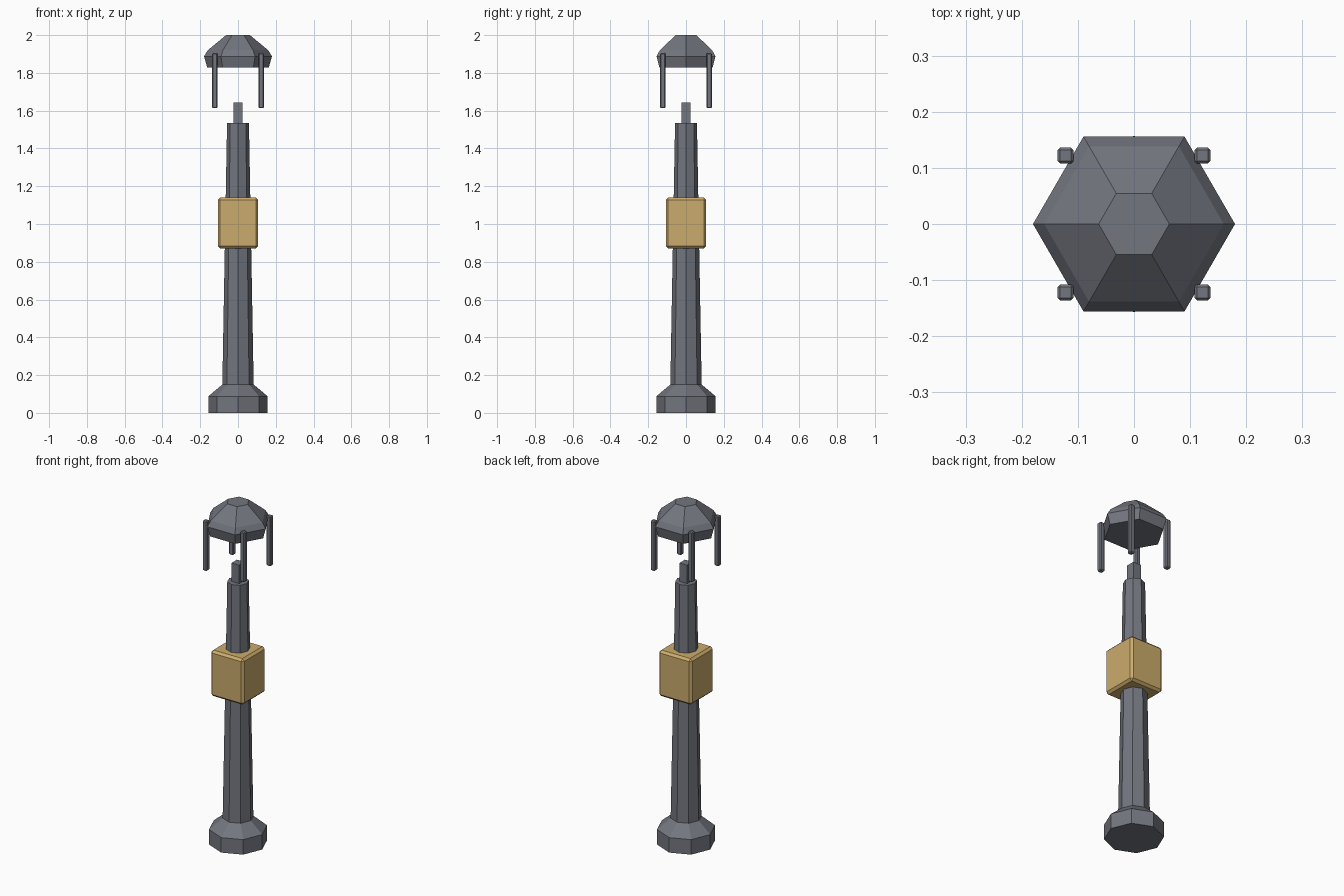
import bpy
import bmesh
from math import cos, sin, tau

cube = bpy.data.objects.get("Cube")
if cube:
    bpy.data.objects.remove(cube, do_unlink=True)


def make_material(name, rgb):
    mat = bpy.data.materials.new(name)
    mat.use_nodes = True
    mat.diffuse_color = (*rgb, 1)
    bsdf = mat.node_tree.nodes["Principled BSDF"]
    bsdf.inputs["Base Color"].default_value = (*rgb, 1)
    bsdf.inputs["Roughness"].default_value = 0.7
    return mat


steel = make_material("grey steel", (0.17, 0.18, 0.21))
brass = make_material("pale brass", (0.60, 0.41, 0.15))


def finish(name, bm, mat):
    bmesh.ops.recalc_face_normals(bm, faces=bm.faces)
    mesh = bpy.data.meshes.new(name)
    bm.to_mesh(mesh)
    bm.free()
    mesh.materials.append(mat)
    obj = bpy.data.objects.new(name, mesh)
    bpy.context.collection.objects.link(obj)
    return obj


def turned(name, sides, profile, mat):
    """Faceted solid from (radius, height) pairs, first corner on +x."""
    bm = bmesh.new()
    rings = [[bm.verts.new((r * cos(tau * i / sides), r * sin(tau * i / sides), z))
              for i in range(sides)] for r, z in profile]
    for low, high in zip(rings, rings[1:]):
        for i in range(sides):
            j = (i + 1) % sides
            bm.faces.new((low[i], low[j], high[j], high[i]))
    bm.faces.new(rings[0])
    bm.faces.new(rings[-1])
    return finish(name, bm, mat)


def block(name, x, y, half, bottom, top, mat, bevel=0):
    """Square upright block with chamfered edges."""
    bm = bmesh.new()
    bmesh.ops.create_cube(bm, size=2)
    for v in bm.verts:
        v.co = (x + half * v.co.x, y + half * v.co.y, top if v.co.z > 0 else bottom)
    if bevel:
        bmesh.ops.bevel(bm, geom=bm.edges[:], offset=bevel, segments=1,
                        affect='EDGES')
    return finish(name, bm, mat)


# Foot and tapering shaft
turned("base", 8, [(0.157, 0), (0.157, 0.088), (0.083, 0.15)], steel)
turned("shaft", 8, [(0.083, 0.15), (0.058, 1.535)], steel)

# Collar block and top peg
block("collar", 0, 0, 0.107, 0.87, 1.14, brass, 0.013)
block("peg", 0, 0, 0.025, 1.53, 1.643, steel)

# Floating cap with four hanging posts
turned("cap", 6, [(0.163, 1.828), (0.18, 1.888), (0.16, 1.92), (0.063, 2.0)], steel)
for side, sx in (("left", 1), ("right", -1)):
    for end, sy in (("front", -1), ("back", 1)):
        block(f"{end}_{side}_post", sx * 0.122, sy * 0.122, 0.0145,
              1.613, 1.905, steel, 0.005)
